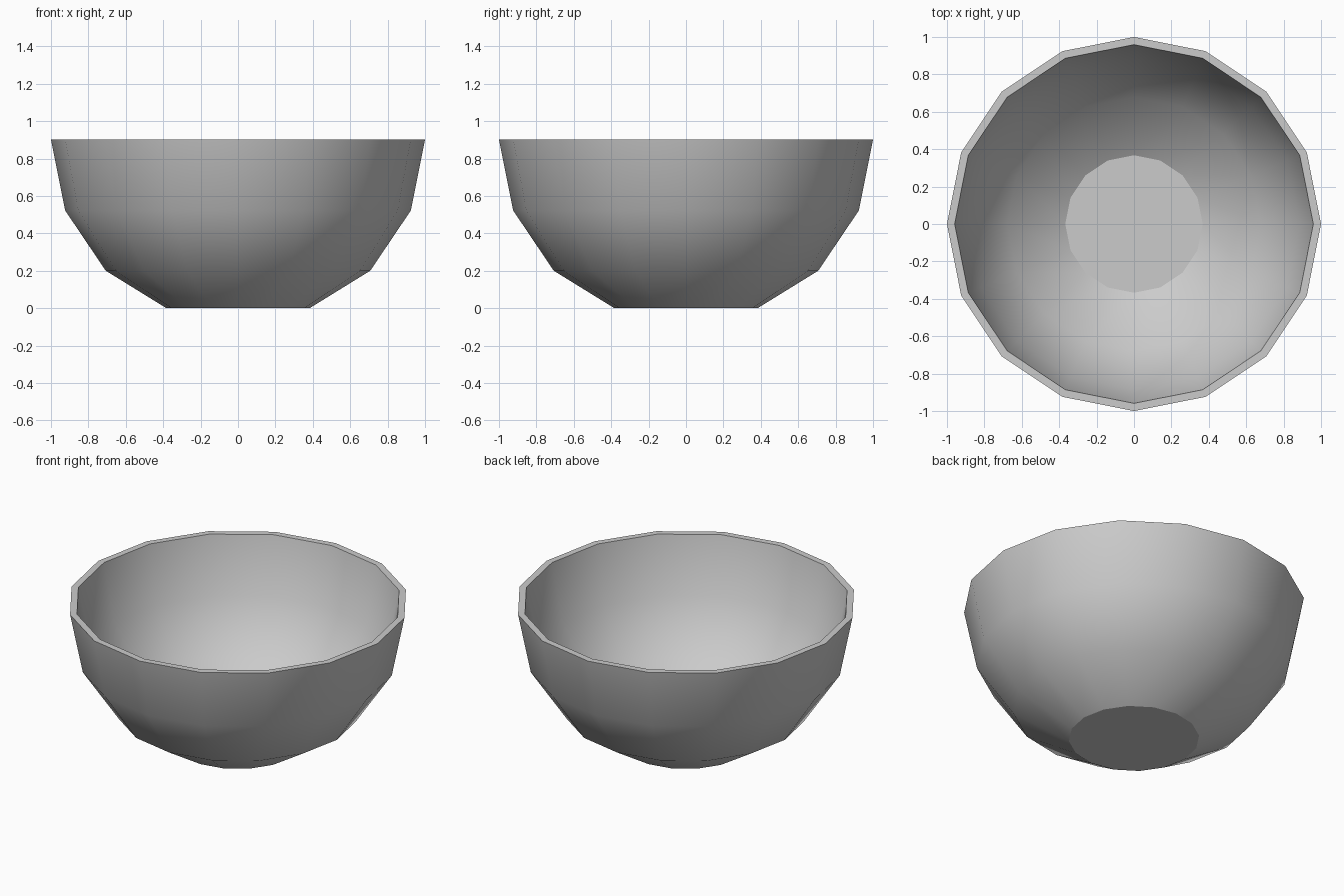
import bpy, bmesh, math

if "Cube" in bpy.data.objects:
    bpy.data.objects.remove(bpy.data.objects["Cube"])

SIDES = 16
# Profile (radius, height): outer base up to the rim, then down the inside
outer = [(0.383, 0.0), (0.707, 0.2), (0.924, 0.522), (1.0, 0.902)]
inner = [(r * 0.959, 0.902 - (0.902 - z) * 0.96) for r, z in reversed(outer)]

bm = bmesh.new()
rings = []
for r, z in outer + inner:
    rings.append([bm.verts.new((r * math.cos(2 * math.pi * i / SIDES),
                                r * math.sin(2 * math.pi * i / SIDES), z))
                  for i in range(SIDES)])

# Walls are smooth, the rim band is flat
for k, (a, b) in enumerate(zip(rings, rings[1:])):
    for i in range(SIDES):
        j = (i + 1) % SIDES
        f = bm.faces.new((a[i], a[j], b[j], b[i]))
        f.smooth = k != len(outer) - 1

# Flat underside and flat inner floor
bm.faces.new(rings[0][::-1])
bm.faces.new(rings[-1])

# Keep the rim, base and floor outlines crisp
bm.normal_update()
for e in bm.edges:
    if any(not f.smooth for f in e.link_faces):
        e.smooth = False

mesh = bpy.data.meshes.new("bowl")
bm.to_mesh(mesh)
bm.free()
bowl = bpy.data.objects.new("bowl", mesh)
bpy.context.collection.objects.link(bowl)
